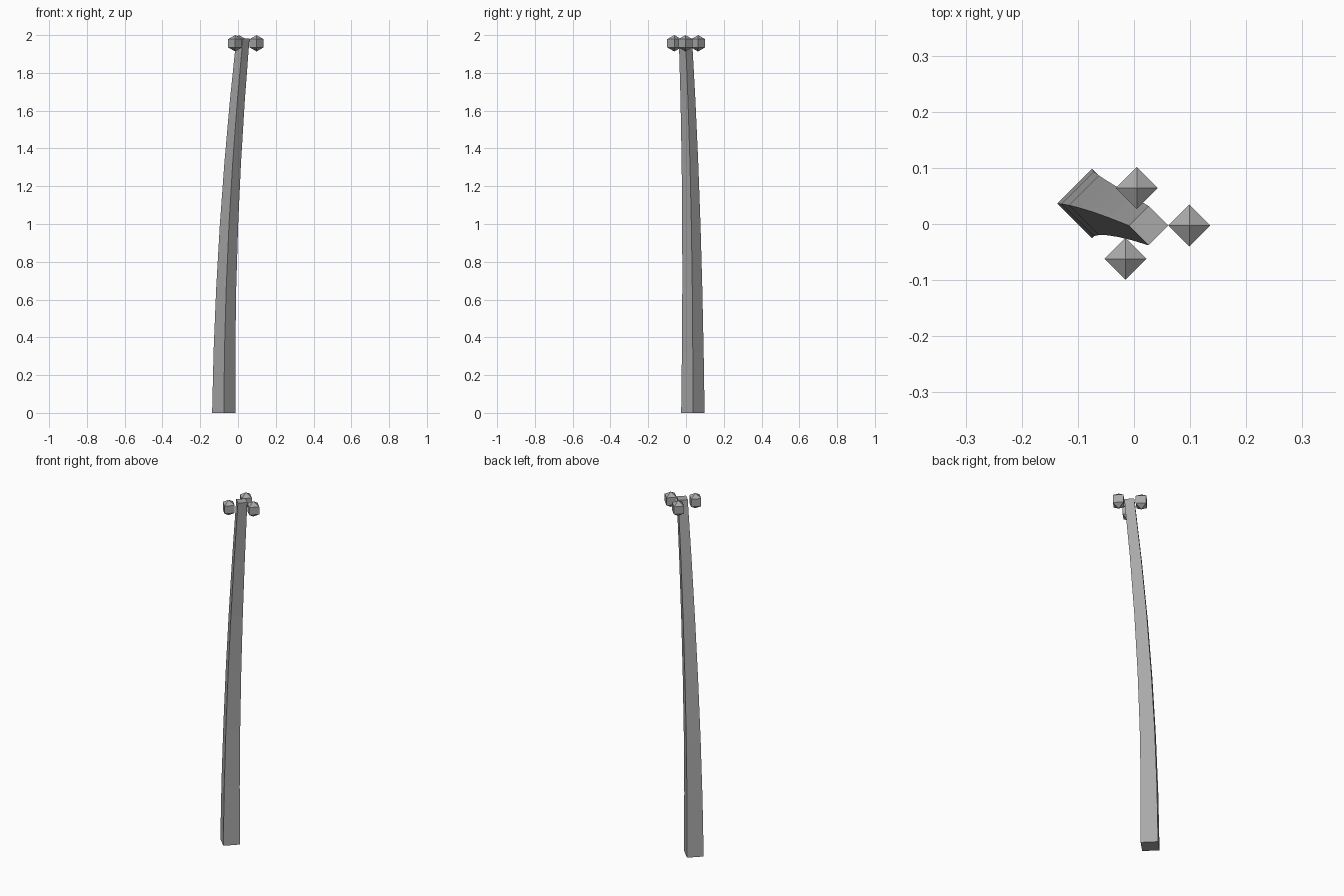
import bpy, bmesh, math

if "Cube" in bpy.data.objects:
    bpy.data.objects.remove(bpy.data.objects["Cube"])

# One flat grey for everything
grey = bpy.data.materials.new("plain grey")
grey.diffuse_color = (0.4, 0.4, 0.4, 1)
grey.use_nodes = True
grey.node_tree.nodes["Principled BSDF"].inputs["Base Color"].default_value = grey.diffuse_color


def add_object(name, bm):
    bmesh.ops.recalc_face_normals(bm, faces=bm.faces[:])
    mesh = bpy.data.meshes.new(name)
    bm.to_mesh(mesh)
    bm.free()
    mesh.materials.append(grey)
    obj = bpy.data.objects.new(name, mesh)
    bpy.context.collection.objects.link(obj)
    return obj


# Trunk: four-sided, tapered, bending more toward the top
SEGMENTS, HEIGHT = 6, 1.983
bm = bmesh.new()
rings = []
for i in range(SEGMENTS + 1):
    t = i / SEGMENTS
    cx = -0.075 + 0.101 * t ** 1.9
    cy = 0.0365 - 0.0395 * t ** 2.3
    r = 0.062 - 0.027 * t
    rings.append([bm.verts.new((cx + r * math.cos(k * math.pi / 2),
                                cy + r * math.sin(k * math.pi / 2),
                                HEIGHT * t)) for k in range(4)])
for low, high in zip(rings, rings[1:]):
    for k in range(4):
        n = (k + 1) % 4
        bm.faces.new((low[k], low[n], high[n], high[k]))
bm.faces.new(rings[0][::-1])
bm.faces.new(rings[-1])
add_object("trunk", bm)

# Coconuts: four-sided low-poly balls around the trunk top
R = 0.0433
for n, (x, y) in enumerate([(0.0985, -0.003), (0.005, 0.064), (-0.015, -0.062)], 1):
    bm = bmesh.new()
    bmesh.ops.create_uvsphere(bm, u_segments=4, v_segments=3, radius=R)
    obj = add_object(f"coconut_{n}", bm)
    obj.location = (x, y, 2 - R)
